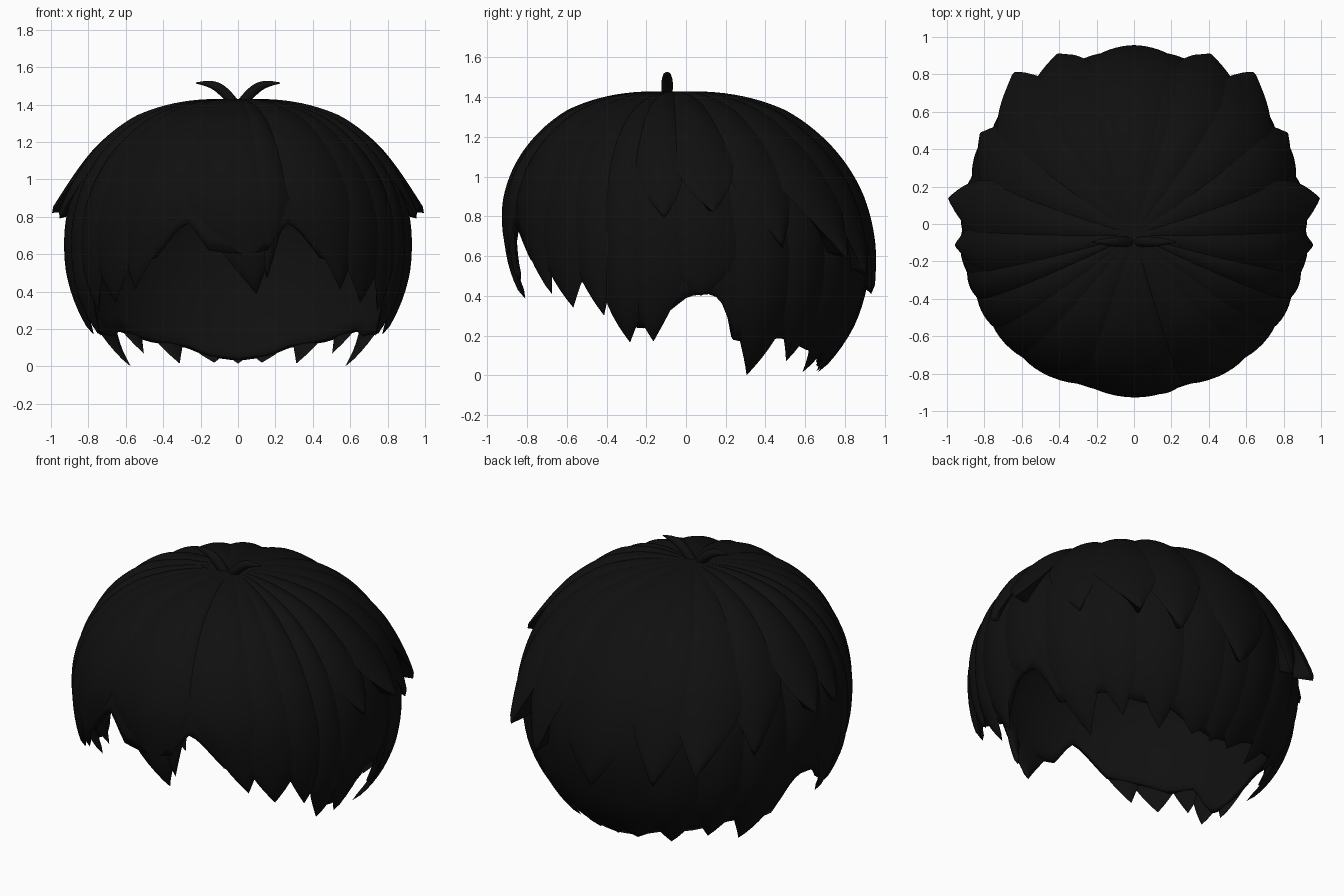
import bpy, bmesh, math
from mathutils import Vector

cube = bpy.data.objects.get("Cube")
if cube:
    bpy.data.objects.remove(cube)

black = bpy.data.materials.new("hair_black")
black.use_nodes = True
black.diffuse_color = (0.005, 0.005, 0.005, 1)
bsdf = black.node_tree.nodes["Principled BSDF"]
bsdf.inputs["Base Color"].default_value = black.diffuse_color

RADIUS, MIDDLE, UP, DOWN, POWER = 0.9, 0.65, 0.775, 0.9, 0.94


def polar(z):
    """Angle from the crown at which the head surface reaches height z."""
    c = (z - MIDDLE) / (UP if z > MIDDLE else DOWN)
    return math.acos(math.copysign(min(1, abs(c)) ** (1 / POWER), c))


def surface(az, th, off=0.0):
    """Point on the rounded head; az is in degrees from the front."""
    c, a = math.cos(th), math.radians(az)
    h = UP if c > 0 else DOWN
    r = RADIUS * math.sin(th) ** POWER + off * math.sin(th)
    z = MIDDLE + math.copysign(h * abs(c) ** POWER, c) + off * max(0, c)
    return Vector((r * math.sin(a), -r * math.cos(a) - 0.06 * max(0, c), z))


def finish(name, bm, angle=50):
    bmesh.ops.recalc_face_normals(bm, faces=bm.faces)
    mesh = bpy.data.meshes.new(name)
    bm.to_mesh(mesh)
    bm.free()
    mesh.materials.append(black)
    ob = bpy.data.objects.new(name, mesh)
    bpy.context.collection.objects.link(ob)
    bpy.ops.object.select_all(action='DESELECT')
    bpy.context.view_layer.objects.active = ob
    ob.select_set(True)
    bpy.ops.object.shade_smooth_by_angle(angle=math.radians(angle))
    return ob


def lock(name, root, tip, z_tip, half, off=0.0, flick=0.0, taper=0.6, curve=1.4):
    """Lens-section strand that follows the head and narrows to a point."""
    rows, cols = 36, 10
    bm = bmesh.new()
    end = polar(z_tip)
    rings = []
    for i in range(rows):
        v = i / rows
        th = 0.06 + (end - 0.06) * v
        az = root + (tip - root) * v ** 3
        t = max(0, (v - taper) / (1 - taper))
        w = half * (1 - t ** curve)
        fade = min(1, th / 0.6)
        lift = flick * v ** 6
        ring = []
        for j in range(2 * cols):
            outer = j <= cols
            s = -1 + 2 * j / cols if outer else 3 - 2 * j / cols
            swell = (1 - s * s) * fade * (1 - 0.5 * t)
            # a flicked tip stays solid down to the head
            d = 0.03 * swell if outer else -0.03 * swell - max(0, lift) * (1 - s * s)
            ring.append(bm.verts.new(surface(az + w * s, th, off * fade + lift + d)))
        rings.append(ring)
    n = 2 * cols
    for a, b in zip(rings, rings[1:]):
        for j in range(n):
            bm.faces.new((a[j], a[(j + 1) % n], b[(j + 1) % n], b[j]))
    point = bm.verts.new(surface(tip, end, off + flick))
    for j in range(n):
        bm.faces.new((rings[-1][j], rings[-1][(j + 1) % n], point))
    bm.faces.new(rings[0])
    return finish(name, bm)


# Under cap: notched over the face, arched over the ears, low at the nape
HEM = [(0, 0.6), (10, 0.62), (17, 0.77), (21, 0.74), (30, 0.58), (42, 0.54),
       (52, 0.47), (63, 0.46), (68, 0.32), (73, 0.23), (79, 0.25), (85, 0.33),
       (91, 0.4), (99, 0.41), (104, 0.33), (107, 0.18), (118, 0.15), (126, 0.19),
       (142, 0.13), (158, 0.1), (167, 0.05), (180, 0.03)]


def hem(az):
    a = abs(az)
    for (a0, z0), (a1, z1) in zip(HEM, HEM[1:]):
        if a <= a1:
            return z0 + (z1 - z0) * (a - a0) / (a1 - a0)


bm = bmesh.new()
steps, rows = 144, 24
columns = []
for k in range(steps):
    az = -180 + 360 * k / steps
    end = polar(hem(az))
    columns.append([bm.verts.new(surface(az, 0.04 + (end - 0.04) * i / rows, 0.005))
                    for i in range(rows + 1)])
for k in range(steps):
    a, b = columns[k], columns[(k + 1) % steps]
    for i in range(rows):
        bm.faces.new((a[i], b[i], b[i + 1], a[i + 1]))
bm.faces.new([c[0] for c in columns])
cap = finish("under_cap", bm)
shell = cap.modifiers.new("thickness", 'SOLIDIFY')
shell.thickness = 0.035
shell.offset = -1

# Centre fringe, tucked in towards the face
lock("fringe_centre", -4, 7, 0.385, 18, 0.015, -0.07, 0.7, 1.1)
lock("fringe_centre_small", 10, 10.5, 0.47, 8, 0.01, -0.05, 0.72, 1.1)

# Paired strands: name, root, tip, tip height, half width, offset, flick, taper, curve
PAIRS = [
    ("fringe_side", 30, 39, 0.41, 15, 0.015, -0.02, 0.72, 1.1),
    ("temple_front", 46, 49, 0.34, 12, 0.01, 0.0, 0.8, 1.3),
    ("temple_middle", 57, 61, 0.30, 9, 0.01, 0.0, 0.8, 1.3),
    ("sideburn_front", 70, 69, 0.165, 7, 0.01, 0.0, 0.86, 1.4),
    ("sideburn_back", 81, 78, 0.17, 10, 0.01, 0.0, 0.8, 1.4),
    ("ear_cover", 95, 95, 0.40, 12, 0.0, 0.0, 0.85, 2.5),
    ("tuft_front", 82, 84, 0.78, 9, 0.02, 0.05, 0.65, 2.2),
    ("tuft_side", 98, 98.5, 0.80, 11, 0.02, 0.1, 0.65, 2.2),
    ("tuft_rear", 116, 121, 0.64, 12, 0.015, 0.03, 0.65, 1.6),
    ("back_outer", 134, 142, 0.58, 14, 0.015, 0.12, 0.68, 1.5),
    ("back_inner", 152, 156, 0.50, 13, 0.015, 0.085, 0.68, 1.5),
    ("nape_front", 116, 118, 0.0, 11, 0.0, 0.0, 0.78, 1.5),
    ("nape_side", 130, 135, 0.07, 10, 0.0, 0.0, 0.82, 1.5),
    ("nape_rear", 148, 152, 0.015, 11, 0.0, 0.0, 0.82, 1.5),
    ("nape_middle", 168, 169, 0.02, 13, 0.0, 0.0, 0.86, 2.2),
]
for name, root, tip, *shape in PAIRS:
    for side, word in ((1, "left"), (-1, "right")):
        lock(f"{name}_{word}", side * root, side * tip, *shape)

# Centre back
lock("back_centre", 180, 180, 0.41, 17, 0.015, 0.045, 0.68, 1.6)
lock("nape_centre", 180, 180, 0.015, 12, 0.0, 0.0, 0.86, 2.2)

# Two small sprigs on the crown
for side, word in ((1, "left"), (-1, "right")):
    curve = bpy.data.curves.new("sprig_path", 'CURVE')
    curve.dimensions = '3D'
    curve.bevel_depth = 0.03
    curve.bevel_resolution = 3
    curve.use_fill_caps = True
    spline = curve.splines.new('NURBS')
    path = [(0.0, 1.39, 0.7), (0.04, 1.43, 1), (0.09, 1.49, 1),
            (0.15, 1.515, 0.7), (0.225, 1.515, 0.1)]
    spline.points.add(len(path) - 1)
    spline.use_endpoint_u = True
    spline.order_u = 4
    for p, (x, z, r) in zip(spline.points, path):
        p.co = (side * x, -0.095, z, 1)
        p.radius = r
    helper = bpy.data.objects.new("sprig_helper", curve)
    bpy.context.collection.objects.link(helper)
    bpy.context.view_layer.update()
    bm = bmesh.new()
    graph = bpy.context.evaluated_depsgraph_get()
    bm.from_mesh(bpy.data.meshes.new_from_object(helper.evaluated_get(graph)))
    bpy.data.objects.remove(helper)
    finish(f"sprig_{word}", bm)
